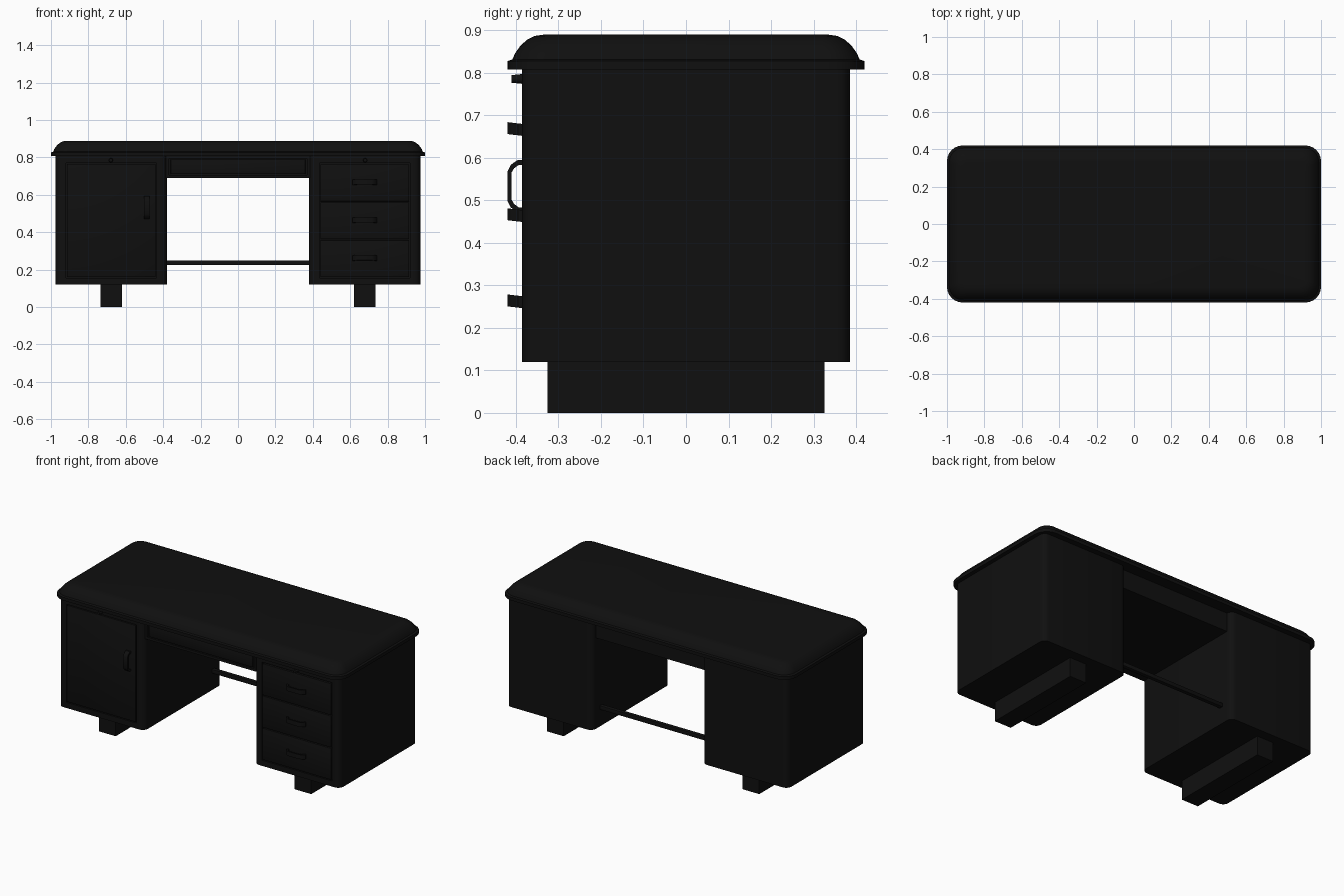
import bpy, bmesh, math
from mathutils import Vector

if "Cube" in bpy.data.objects:
    bpy.data.objects.remove(bpy.data.objects["Cube"])

black = bpy.data.materials.new("black_wood")
black.diffuse_color = (0.005, 0.005, 0.005, 1)
black.use_nodes = True
black.node_tree.nodes["Principled BSDF"].inputs["Base Color"].default_value = black.diffuse_color


def finish(bm, name, angle=35):
    bmesh.ops.recalc_face_normals(bm, faces=bm.faces[:])
    me = bpy.data.meshes.new(name)
    bm.to_mesh(me)
    bm.free()
    ob = bpy.data.objects.new(name, me)
    bpy.context.collection.objects.link(ob)
    me.materials.append(black)
    bpy.ops.object.select_all(action='DESELECT')
    ob.select_set(True)
    bpy.context.view_layer.objects.active = ob
    bpy.ops.object.shade_smooth_by_angle(angle=math.radians(angle))
    return ob


def box_bm(x, y, z):
    bm = bmesh.new()
    bmesh.ops.create_cube(bm, size=1)
    for v in bm.verts:
        v.co = Vector([(a + b) / 2 + c * (b - a) for (a, b), c in zip((x, y, z), v.co)])
    return bm


def box(name, x, y, z, bevel=0.0):
    bm = box_bm(x, y, z)
    if bevel:
        bmesh.ops.bevel(bm, geom=bm.edges[:], offset=bevel, segments=2,
                        profile=0.5, affect='EDGES')
    return finish(bm, name)


def carcass(name, x, y, z, hole_x, hole_z, radius=0.0, depth=0.012):
    """Box with rounded upright edges and a recessed opening in the front."""
    bm = box_bm(x, y, z)
    if radius:
        uprights = [e for e in bm.edges
                    if abs(e.verts[0].co.z - e.verts[1].co.z) > 0.01]
        bmesh.ops.bevel(bm, geom=uprights, offset=radius, segments=4,
                        profile=0.5, affect='EDGES')
    bm.normal_update()
    front = min(bm.faces, key=lambda f: f.normal.y)
    bmesh.ops.inset_region(bm, faces=[front], thickness=0.005)
    mx, mz = sum(x) / 2, sum(z) / 2
    for v in front.verts:
        v.co.x = hole_x[0] if v.co.x < mx else hole_x[1]
        v.co.z = hole_z[0] if v.co.z < mz else hole_z[1]
    inner = bmesh.ops.extrude_discrete_faces(bm, faces=[front])["faces"][0]
    for v in inner.verts:
        v.co.y += depth
    return finish(bm, name)


def bow_handle(name, centre, half, width, vertical=False, droop=0.0):
    """Flat strip bent into a bow, feet on the front surface."""
    cx, cz = centre
    outer = [(-half, 0), (-half, 0.012), (-half + 0.012, 0.029), (-half + 0.028, 0.037)]
    inner = [(-half + 0.012, 0), (-half + 0.012, 0.01),
             (-half + 0.02, 0.021), (-half + 0.03, 0.027)]
    path_o = outer + [(-a, b) for a, b in reversed(outer)]
    path_i = inner + [(-a, b) for a, b in reversed(inner)]
    bm = bmesh.new()
    rows = []
    for (ao, bo), (ai, bi) in zip(path_o, path_i):
        row = []
        for a, b, s in ((ao, bo, -1), (ao, bo, 1), (ai, bi, 1), (ai, bi, -1)):
            w = s * width / 2 - droop * b
            p = (cx + w, -0.383 - b, cz + a) if vertical else (cx + a, -0.383 - b, cz + w)
            row.append(bm.verts.new(p))
        rows.append(row)
    for r, q in zip(rows, rows[1:]):
        for i in range(4):
            j = (i + 1) % 4
            bm.faces.new((r[i], r[j], q[j], q[i]))
    bm.faces.new(rows[0])
    bm.faces.new(rows[-1])
    return finish(bm, name)


def lock(name, x, z):
    bm = bmesh.new()
    bmesh.ops.create_cone(bm, cap_ends=True, segments=16, radius1=0.012,
                          radius2=0.009, depth=0.03)
    for v in bm.verts:
        v.co = Vector((x + v.co.x, -0.395 - v.co.z, z + v.co.y))
    return finish(bm, name)


# Desk top: stacked rounded rectangles with a lip and a domed edge
bm = bmesh.new()
rings = []
for inset, z in ((0, 0.807), (0, 0.827), (0.012, 0.831), (0.018, 0.845), (0.03, 0.862),
                 (0.046, 0.877), (0.064, 0.886), (0.085, 0.889)):
    r = 0.085 - inset * 0.6
    hx, hy = 1 - inset - r, 0.42 - inset - r
    ring = []
    for k, (sx, sy) in enumerate(((1, 1), (-1, 1), (-1, -1), (1, -1))):
        for i in range(7):
            t = math.radians(90 * k + 15 * i)
            ring.append(bm.verts.new((sx * hx + r * math.cos(t), sy * hy + r * math.sin(t), z)))
    rings.append(ring)
for a, b in zip(rings, rings[1:]):
    for i in range(len(a)):
        j = (i + 1) % len(a)
        bm.faces.new((a[i], a[j], b[j], b[i]))
bm.faces.new(rings[0])
bm.faces.new(rings[-1])
finish(bm, "desk_top")

# Pedestals and their plinth feet
for side, s in (("left", -1), ("right", 1)):
    span = lambda a, b: tuple(sorted((s * a, s * b)))
    carcass(side + "_pedestal", span(0.38, 0.975), (-0.385, 0.385), (0.12, 0.81),
            span(0.435, 0.92), (0.155, 0.77), radius=0.035)
    box(side + "_foot", span(0.62, 0.735), (-0.325, 0.325), (0, 0.122))
    lock(side + "_lock", s * 0.68, 0.785)

# Cupboard door with upright handle
box("cupboard_door", (-0.915, -0.44), (-0.386, -0.36), (0.16, 0.765), 0.003)
bow_handle("door_handle", (-0.487, 0.533), 0.062, 0.03, vertical=True)

# Three drawers with horizontal pulls
for i in range(3):
    z0 = 0.16 + i * 0.2025
    box(f"drawer_{i + 1}", (0.44, 0.915), (-0.386, -0.36), (z0, z0 + 0.1975), 0.003)
    bow_handle(f"drawer_pull_{i + 1}", (0.677, z0 + 0.1), 0.066, 0.028, droop=-0.12)

# Centre drawer housing over the knee space
carcass("centre_housing", (-0.385, 0.385), (-0.37, 0.35), (0.69, 0.81),
        (-0.37, 0.37), (0.705, 0.795))
box("centre_drawer", (-0.36, 0.36), (-0.37, -0.345), (0.71, 0.79), 0.003)

# Stretcher bar between the pedestals
box("stretcher_bar", (-0.385, 0.385), (0.285, 0.31), (0.225, 0.25), 0.003)
